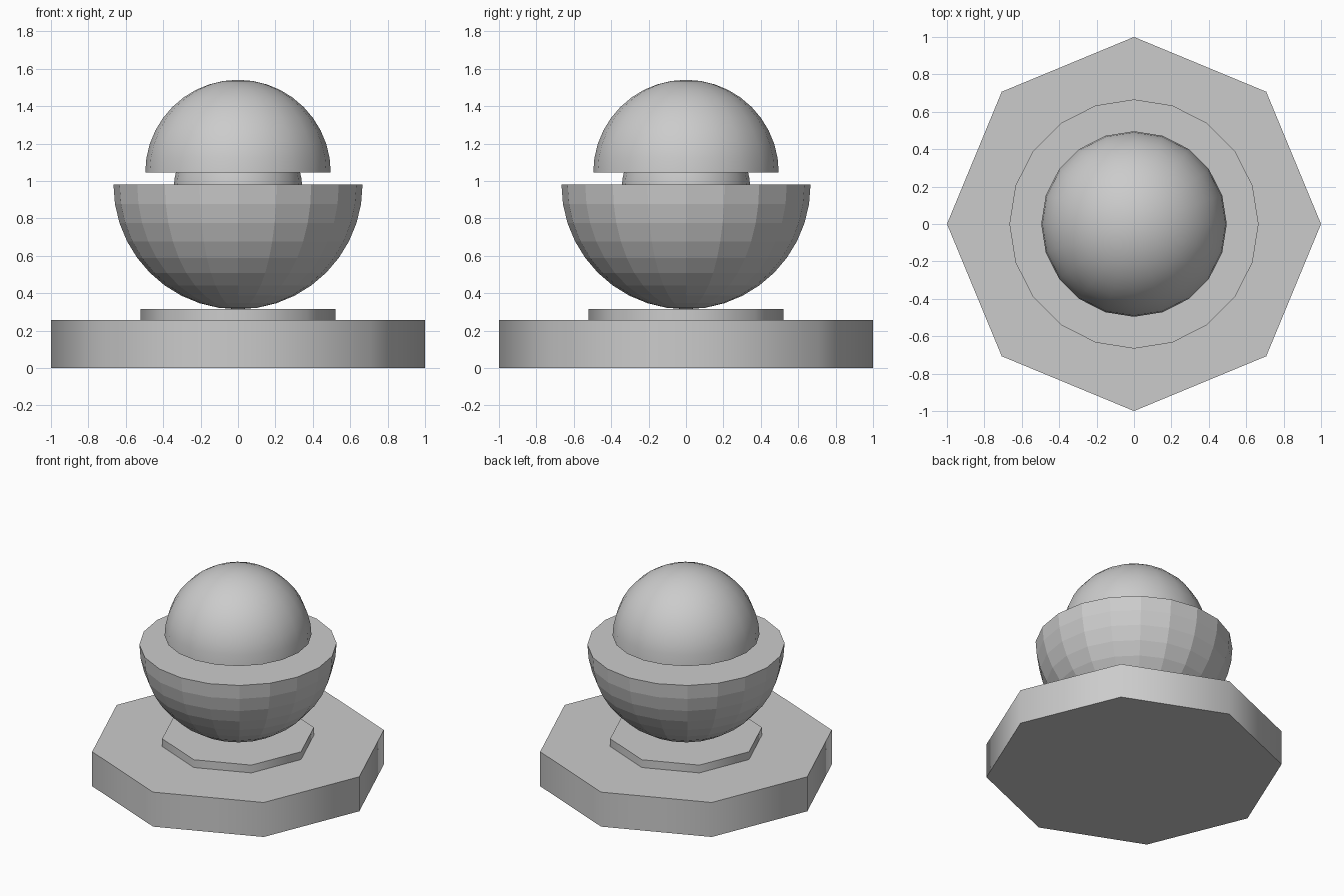
import bpy, bmesh
from math import sin, cos, pi, radians

if "Cube" in bpy.data.objects:
    bpy.data.objects.remove(bpy.data.objects["Cube"])


def make_object(name, bm, smooth):
    """Turn a bmesh into a named object; smooth is an edge angle or None."""
    bmesh.ops.recalc_face_normals(bm, faces=bm.faces)
    mesh = bpy.data.meshes.new(name)
    bm.to_mesh(mesh)
    bm.free()
    obj = bpy.data.objects.new(name, mesh)
    bpy.context.collection.objects.link(obj)
    if smooth:
        bpy.ops.object.select_all(action='DESELECT')
        obj.select_set(True)
        bpy.context.view_layer.objects.active = obj
        bpy.ops.object.shade_smooth_by_angle(angle=radians(smooth))
    return obj


def lathe(name, profile, sides, smooth=None):
    """Spin (radius, z) points around z; zero radius is a pole, open ends are capped."""
    bm = bmesh.new()
    rings = []
    for r, z in profile:
        n = sides if r > 1e-5 else 1
        rings.append([bm.verts.new((r * cos(2 * pi * i / sides),
                                    r * sin(2 * pi * i / sides), z)) for i in range(n)])
    for a, b in zip(rings, rings[1:]):
        for i in range(sides):
            j = (i + 1) % sides
            quad = [a[i % len(a)], a[j % len(a)], b[j % len(b)], b[i % len(b)]]
            bm.faces.new(list(dict.fromkeys(quad)))
    for end in (rings[0], rings[-1]):
        if len(end) > 1:
            bm.faces.new(end)
    return make_object(name, bm, smooth)


def half_ball(radius, z, direction, steps=10):
    """Profile of a hemisphere from its flat rim to its pole."""
    return [(radius * cos(pi / 2 * k / steps),
             z + direction * radius * sin(pi / 2 * k / steps)) for k in range(steps + 1)]


# Octagonal base and raised step
lathe("base_plate", [(1.0, 0), (1.0, 0.257)], 8, smooth=60)
lathe("base_step", [(0.52, 0.257), (0.52, 0.315)], 8, smooth=60)

# Faceted lower half ball
lathe("lower_bowl", half_ball(0.666, 0.98, -1), 20)

# Neck, slightly rounded inward towards the dome
lathe("neck", [(0.342, 0.98), (0.339, 1.015), (0.331, 1.05)], 20, smooth=40)

# Smooth upper half ball
lathe("upper_dome", half_ball(0.496, 1.045, 1), 20, smooth=40)
